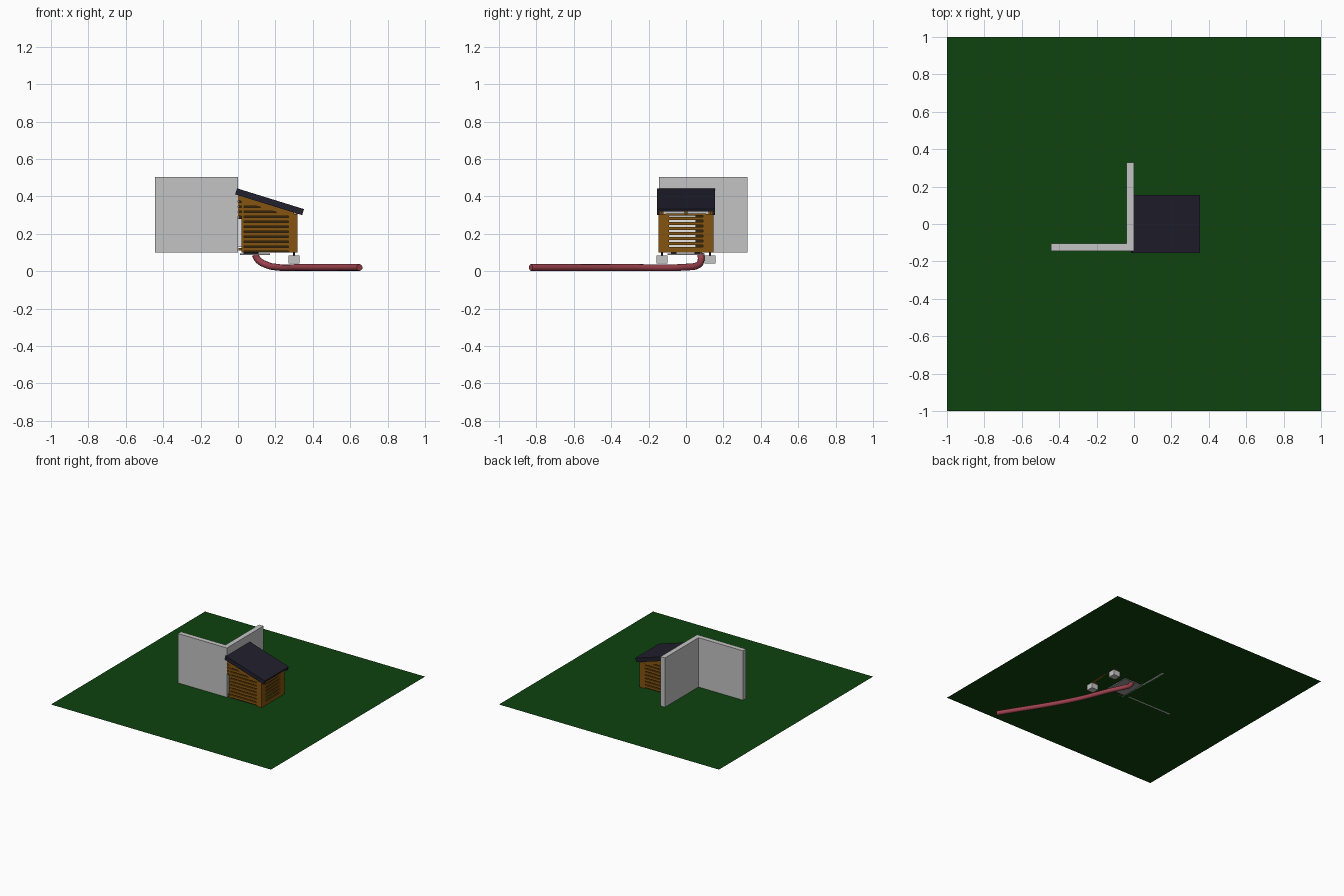
import bpy, bmesh, math

if "Cube" in bpy.data.objects:
    bpy.data.objects.remove(bpy.data.objects["Cube"])


def material(name, rgb):
    m = bpy.data.materials.new(name)
    m.diffuse_color = (*rgb, 1)
    m.use_nodes = True
    m.node_tree.nodes["Principled BSDF"].inputs["Base Color"].default_value = m.diffuse_color
    return m


GREEN = material("grass green", (0.0045, 0.055, 0.0045))
GREY = material("wall grey", (0.55, 0.55, 0.55))
BROWN = material("timber brown", (0.23, 0.09, 0.005))
DARK = material("lining dark brown", (0.035, 0.018, 0.004))
ROOF = material("roof slate", (0.015, 0.014, 0.026))
RED = material("pipe red", (0.34, 0.055, 0.075))
WHITE = material("vent white", (0.85, 0.85, 0.85))
PLATE = material("plate grey", (0.33, 0.33, 0.33))
BLACK = material("metal black", (0.01, 0.01, 0.01))


def finish(name, bm, mat):
    bmesh.ops.recalc_face_normals(bm, faces=bm.faces)
    me = bpy.data.meshes.new(name)
    bm.to_mesh(me)
    bm.free()
    me.materials.append(mat)
    ob = bpy.data.objects.new(name, me)
    bpy.context.collection.objects.link(ob)
    return ob


def add_prism(bm, profile, y0, y1):
    """Extrude an (x, z) profile from y0 to y1."""
    f = bm.faces.new([bm.verts.new((x, y0, z)) for x, z in profile])
    r = bmesh.ops.extrude_face_region(bm, geom=[f])
    vs = [v for v in r["geom"] if isinstance(v, bmesh.types.BMVert)]
    bmesh.ops.translate(bm, verts=vs, vec=(0, y1 - y0, 0))


def add_box(bm, x0, x1, y0, y1, z0, z1):
    add_prism(bm, [(x0, z0), (x1, z0), (x1, z1), (x0, z1)], y0, y1)


def prism(name, profile, y0, y1, mat):
    bm = bmesh.new()
    add_prism(bm, profile, y0, y1)
    return finish(name, bm, mat)


def box(name, dims, mat):
    bm = bmesh.new()
    add_box(bm, *dims)
    return finish(name, bm, mat)


SLOPE = 0.31
G = 0.10                      # ground level


def eave(x):                  # underside of the roof
    return 0.407 - SLOPE * x


# Ground sheet
bm = bmesh.new()
bm.faces.new([bm.verts.new(p) for p in ((-1, -1, G), (1, -1, G), (1, 1, G), (-1, 1, G))])
finish("lawn", bm, GREEN)

# Building walls meeting at a corner
box("long_wall", (-0.04, 0, -0.145, 0.33, G, 0.505), GREY)
box("short_wall", (-0.445, -0.04, -0.145, -0.105, G, 0.505), GREY)

# Vent box on the wall inside the shed
box("vent_box", (0, 0.02, -0.095, 0.055, 0.13, 0.285), WHITE)

# Slatted shed sides, front and back
PITCH, PLANK = 0.0268, 0.0195
for side, s in (("front", -1), ("back", 1)):
    bm = bmesh.new()
    z = G + 0.008
    while z + PLANK < 0.39:
        top = z + PLANK
        x0 = 0.02 if z < 0.275 else 0.0
        x1 = min(0.275, (0.407 - top) / SLOPE)
        if x1 > x0 + 0.01:
            add_box(bm, x0, x1, s * 0.135, s * 0.145, z, top)
        z += PITCH
    add_prism(bm, [(0, eave(0) - 0.028), (0.3, eave(0.3) - 0.028),
                   (0.3, eave(0.3)), (0, eave(0))], s * 0.133, s * 0.146)
    finish(side + "_slats", bm, BROWN)
    prism(side + "_lining", [(0.022, G), (0.3, G), (0.3, eave(0.3)), (0.002, eave(0)),
                             (0.002, 0.28), (0.022, 0.28)], s * 0.129, s * 0.134, DARK)
    # Corner post, wall post and sill
    box(side + "_corner_post", (0.27, 0.318, *sorted((s * 0.105, s * 0.147)), G, 0.306), BROWN)
    box(side + "_wall_post", (0.02, 0.032, *sorted((s * 0.12, s * 0.143)), G, 0.385), BROWN)
    # Barge board
    prism(side + "_barge_board", [(-0.005, 0.443), (0.353, 0.332), (0.343, 0.300), (-0.015, 0.411)],
          s * 0.143, s * 0.155, ROOF)
    # Footing with its steel foot
    box(side + "_footing", (0.27, 0.33, *sorted((s * 0.1, s * 0.157)), 0.04, 0.085), GREY)
    box(side + "_steel_foot", (0.294, 0.306, *sorted((s * 0.122, s * 0.134)), 0.085, G), BLACK)

# Slatted right end
bm = bmesh.new()
for i in range(7):
    z = G + 0.013 + i * PITCH
    add_box(bm, 0.308, 0.317, -0.106, 0.106, z, z + 0.016)
add_box(bm, 0.3, 0.317, -0.106, 0.106, 0.297, 0.308)
add_box(bm, 0.3, 0.317, -0.106, 0.106, G, G + 0.022)
for y0, y1 in ((-0.106, -0.09), (0.09, 0.106)):
    add_box(bm, 0.3, 0.3175, y0, y1, G, 0.308)
finish("end_slats", bm, BROWN)
box("end_lining", (0.3, 0.306, 0.052, 0.106, G, 0.3), DARK)

# Base rail along the wall
box("base_rail", (0.002, 0.022, -0.13, 0.13, 0.11, 0.125), BROWN)

# Roof sheet and rafters
prism("roof_sheet", [(-0.005, 0.443), (0.353, 0.332), (0.349, 0.319), (-0.009, 0.430)],
      -0.155, 0.155, ROOF)
bm = bmesh.new()
for y in (-0.135, 0, 0.135):
    add_prism(bm, [(0, 0.427), (0.343, 0.3207), (0.338, 0.302), (0, eave(0))], y - 0.008, y + 0.008)
finish("rafters", bm, BROWN)

# Plate under the ground with dark bars
box("floor_plate", (0.01, 0.17, -0.1, 0.1, 0.087, 0.094), PLATE)
bm = bmesh.new()
for y in (-0.08, 0.045):
    add_box(bm, 0.03, 0.11, y, y + 0.03, 0.094, 0.108)
finish("plate_bars", bm, BLACK)

# Buried pipe
cu = bpy.data.curves.new("pipe", "CURVE")
cu.dimensions = "3D"
cu.bevel_depth = 0.018
cu.bevel_resolution = 4
cu.resolution_u = 10
cu.use_fill_caps = True
pts = [(0.09, 0.08, 0.09), (0.11, 0.08, 0.058), (0.155, 0.065, 0.033),
       (0.21, -0.01, 0.0215), (0.33, -0.29, 0.02), (0.65, -0.83, 0.02)]
sp = cu.splines.new("BEZIER")
sp.bezier_points.add(len(pts) - 1)
for bp, p in zip(sp.bezier_points, pts):
    bp.co = p
    bp.handle_left_type = bp.handle_right_type = "AUTO"
cu.materials.append(RED)
pipe = bpy.data.objects.new("buried_pipe", cu)
bpy.context.collection.objects.link(pipe)
bpy.context.view_layer.objects.active = pipe
pipe.select_set(True)
bpy.ops.object.convert(target="MESH")
bpy.ops.object.shade_smooth_by_angle(angle=math.radians(40))
